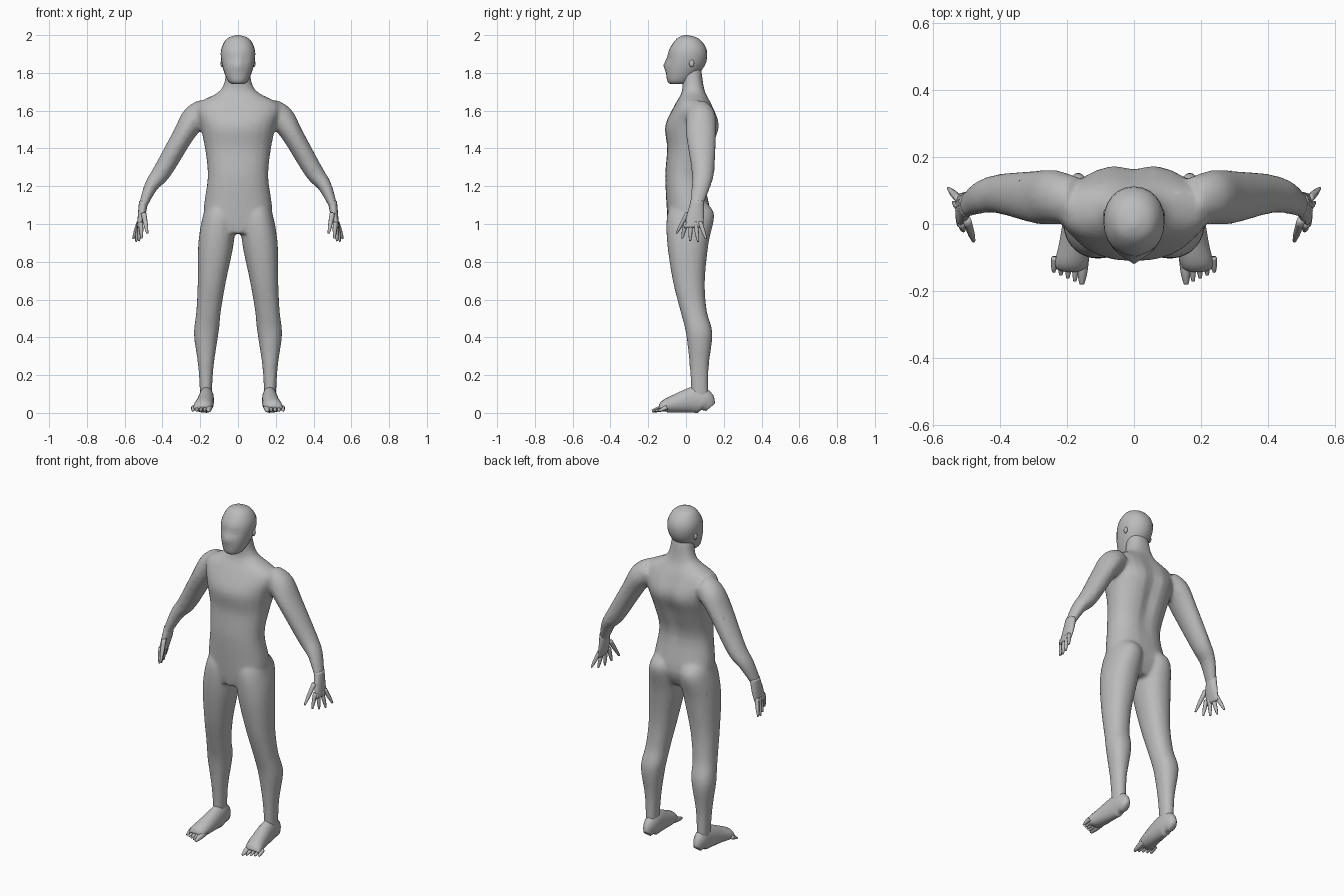
import bpy, bmesh
from math import sin, cos, tau, exp, copysign
from mathutils import Vector, Matrix

old = bpy.data.objects.get("Cube")
if old:
    bpy.data.objects.remove(old, do_unlink=True)

SIDEWAYS, DEPTH = Vector((1, 0, 0)), Vector((0, 1, 0))

# One plain grey for the whole figure
grey = bpy.data.materials.new("plain_grey")
grey.use_nodes = True
grey.diffuse_color = (.5, .5, .5, 1)
shader = next(node for node in grey.node_tree.nodes if node.type == 'BSDF_PRINCIPLED')
shader.inputs["Base Color"].default_value = grey.diffuse_color


def spline(rows, steps=4):
    """Resample rows of numbers smoothly through every row."""
    result = []
    last = len(rows) - 1
    for i in range(last):
        four = [rows[max(i - 1, 0)], rows[i], rows[i + 1], rows[min(i + 2, last)]]
        for step in range(steps):
            t = step / steps
            result.append([b + t / 2 * (c - a + t * (2*a - 5*b + 4*c - d + t * (3*(b - c) + d - a)))
                           for a, b, c, d in zip(*four)])
    return result + [list(rows[last])]


def circle(sides, power=1):
    """Cosine and sine pairs around a circle; a lower power squares it off."""
    angles = [tau * k / sides for k in range(sides)]
    return [[copysign(abs(f(angle)) ** power, f(angle)) for f in (cos, sin)] for angle in angles]


def upright(rows, power, centre=lambda z: 0):
    """Level rings from rows of height, half width, front and back."""
    rings = []
    for z, width, front, back in spline(rows):
        middle, depth = (front + back) / 2, (back - front) / 2
        rings.append([Vector((centre(z) + width * c, middle + depth * s, z))
                      for c, s in circle(24, power)])
    return rings


def tube(rows, side, sides=16):
    """Rings across a path from rows of x, y, z, thickness and half width along side."""
    rows = spline(rows)
    path = [Vector(row[:3]) for row in rows]
    rings = []
    for i, (*_, thickness, width) in enumerate(rows):
        along = path[min(i + 1, len(path) - 1)] - path[max(i - 1, 0)]
        across = along.cross(side).normalized()
        ring = [path[i] + across * thickness * c + side * width * s for c, s in circle(sides)]
        for point in ring:
            point.z = max(point.z, 0)
        rings.append(ring)
    return rings


def digit(base, tip, radius, side):
    """A tapering finger or toe."""
    base, tip = Vector(base), Vector(tip)
    stages = ((0, 1), (.6, .8), (1, .4))
    return tube([(*base.lerp(tip, t), radius * taper, radius * taper) for t, taper in stages], side, 8)


def skin(bm, rings, sign=1):
    """Bridge rings into a closed surface; a negative sign mirrors it."""
    loops = [[bm.verts.new((p.x * sign, p.y, p.z)) for p in ring] for ring in rings]
    for lower, upper in zip(loops, loops[1:]):
        for k in range(len(lower)):
            bm.faces.new((lower[k - 1], lower[k], upper[k], upper[k - 1]))
    bm.faces.new(loops[0])
    bm.faces.new(loops[-1])


def dent(bm, facing, x, z, width, height, amount):
    """Push a soft spot, mirrored in x, along y on the front or back surface."""
    for v in bm.verts:
        if v.co.y * facing > .03:
            across, up = (abs(v.co.x) - x) / width, (v.co.z - z) / height
            v.co.y += amount * exp(-across * across - up * up)


def finish(bm, name):
    bmesh.ops.recalc_face_normals(bm, faces=bm.faces)
    mesh = bpy.data.meshes.new(name)
    bm.to_mesh(mesh)
    bm.free()
    mesh.materials.append(grey)
    mesh.shade_smooth()
    obj = bpy.data.objects.new(name, mesh)
    bpy.context.collection.objects.link(obj)
    return obj


# Torso and neck, with a groove along the spine
torso = [(.95, .1, -.09, .09), (1.05, .18, -.1, .13), (1.25, .16, -.11, .1),
         (1.4, .175, -.1, .14), (1.52, .2, -.11, .18), (1.63, .22, -.06, .14),
         (1.71, .09, -.02, .1), (1.83, .06, -.03, .08)]
figure = bmesh.new()
skin(figure, upright(torso, .88))
dent(figure, 1, 0, 1.43, .035, .2, -.02)

# Arms and legs
arm = [(.17, .07, 1.6, .066, .07), (.23, .08, 1.56, .07, .08), (.29, .08, 1.47, .057, .08),
       (.4, .09, 1.28, .05, .06), (.46, .08, 1.2, .037, .05), (.51, .05, 1.08, .02, .035)]
leg = [(1.12, .06, -.06, .1), (1.05, .085, -.1, .15), (.9, .094, -.1, .12),
       (.7, .075, -.07, .1), (.54, .065, -.03, .11), (.42, .065, 0, .14),
       (.24, .04, .02, .12), (.06, .03, .03, .12)]
for sign in (1, -1):
    skin(figure, tube(arm, DEPTH), sign)
    skin(figure, upright(leg, .9, lambda z: min(.17, .215 - .11 * z)), sign)
body = finish(figure, "body")

# Blend torso and limbs into one skin
fuse = body.modifiers.new("fuse", 'REMESH')
fuse.mode, fuse.voxel_size = 'VOXEL', .01
relax = body.modifiers.new("relax", 'SMOOTH')
relax.factor, relax.iterations = .5, 7
thin = body.modifiers.new("thin", 'DECIMATE')
thin.ratio = .3
bpy.context.view_layer.objects.active = body
for name in ("fuse", "relax", "thin"):
    bpy.ops.object.modifier_apply(modifier=name)
body.active_material = grey
body.data.shade_smooth()

# Head with eye hollows and nose
skull = [(1.74, .03, -.08, 0), (1.76, .055, -.1, .03), (1.84, .084, -.105, .1),
         (1.92, .09, -.09, .11), (1.98, .06, -.05, .07), (2, .01, -.01, .01)]
head = bmesh.new()
skin(head, upright(skull, .95))
dent(head, -1, .035, 1.875, .02, .02, .012)
dent(head, -1, 0, 1.84, .02, .025, -.015)
finish(head, "head")

palm = [(.5, .06, 1.12, .024, .035), (.51, .05, 1.05, .02, .045), (.525, .04, .98, .01, .05)]
# Foot rows: y, half height, half width
sole = [(.13, .03, .02), (.1, .06, .035), (.05, .07, .04),
        (-.05, .05, .047), (-.11, .035, .05), (-.13, .02, .045)]

# Ears, hands and feet, built on the left and mirrored
for side, sign in (("left", 1), ("right", -1)):
    ear = bmesh.new()
    place = Matrix.Translation((sign * .085, .03, 1.85)) @ Matrix.Diagonal((.4, .7, 1, 1))
    bmesh.ops.create_icosphere(ear, subdivisions=2, radius=.02, matrix=place)
    finish(ear, side + "_ear")

    hand = bmesh.new()
    skin(hand, tube(palm, DEPTH), sign)
    skin(hand, digit((.5, .01, 1.06), (.48, -.05, .95), .014, DEPTH), sign)
    for i in range(4):
        base = (.515 + .003 * i, .025 * i, 1.01)
        tip = (.51 + .015 * i, .042 * i - .02, .9 + .015 * abs(i - 1.6))
        skin(hand, digit(base, tip, .013, DEPTH), sign)
    finish(hand, side + "_hand")

    foot = bmesh.new()
    rows = [(.167 - .17 * min(y, 0), y, height, height, width) for y, height, width in sole]
    skin(foot, tube(rows, SIDEWAYS), sign)
    for i in range(5):
        x = .152 + .021 * i
        radius = .012 if i else .018
        skin(foot, digit((x, -.1, .03), (x + .004, .009 * i - .18, .01), radius, SIDEWAYS), sign)
    finish(foot, side + "_foot")
